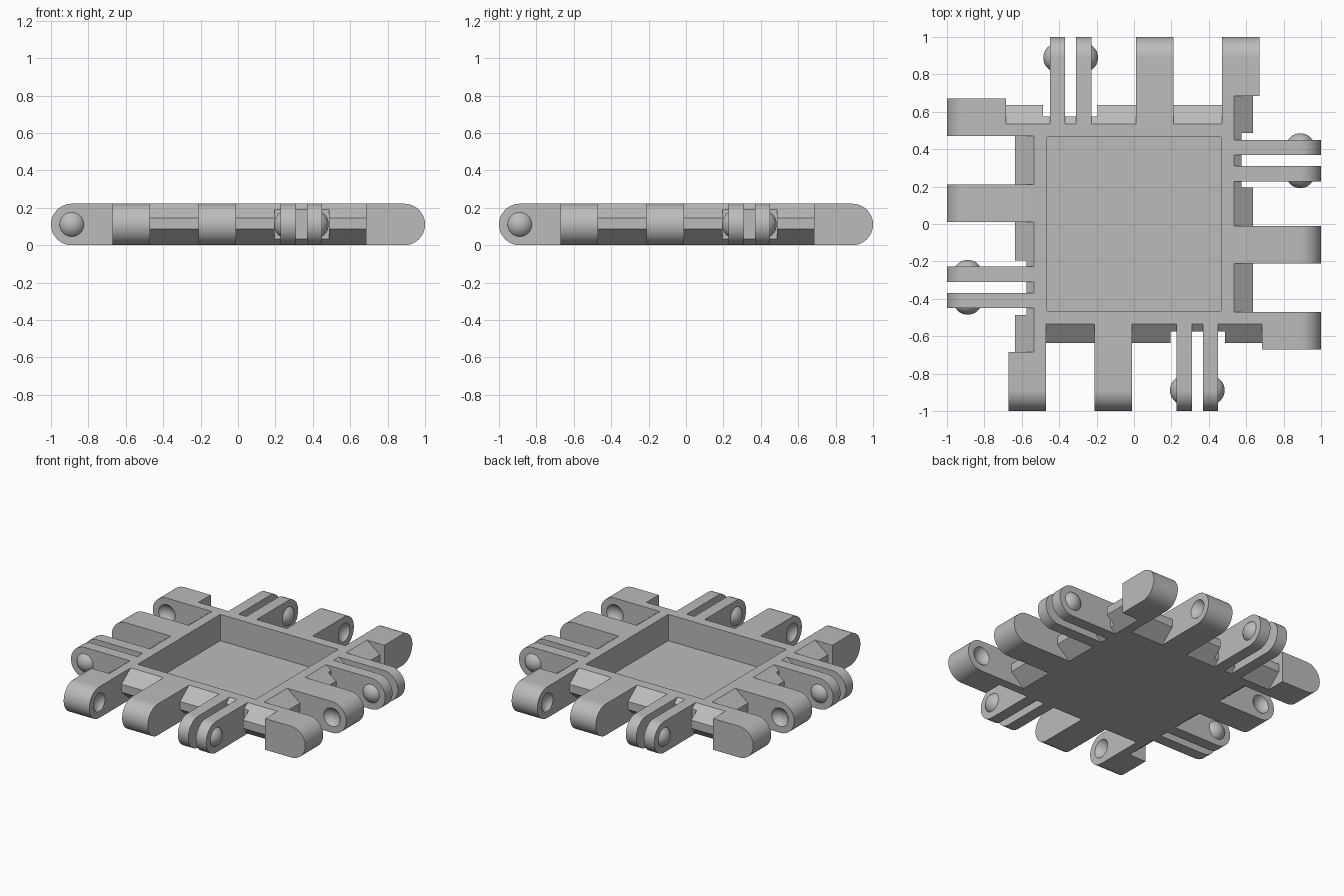
import bpy, bmesh, math
from mathutils import Matrix, Vector

if "Cube" in bpy.data.objects:
    bpy.data.objects.remove(bpy.data.objects["Cube"], do_unlink=True)

H = 0.222            # tile thickness
R = H / 2            # knuckle radius
EDGE = 0.535         # half width of the tray
PIVOT = 1 - R        # hinge axis distance from the centre
BALL_R, BALL_OUT = 0.078, 0.035

grey = bpy.data.materials.new("plain grey")
grey.use_nodes = True
grey.diffuse_color = (0.5, 0.5, 0.5, 1)
grey.node_tree.nodes["Principled BSDF"].inputs["Base Color"].default_value = (0.5, 0.5, 0.5, 1)


def finish(bm, name):
    bmesh.ops.recalc_face_normals(bm, faces=bm.faces)
    me = bpy.data.meshes.new(name)
    bm.to_mesh(me)
    bm.free()
    me.materials.append(grey)
    ob = bpy.data.objects.new(name, me)
    bpy.context.collection.objects.link(ob)
    return ob


def extrude(name, profile, x0, x1):
    """Extrude a (distance outward, height) profile along x on the front side."""
    bm = bmesh.new()
    face = bm.faces.new([bm.verts.new((x0, -r, z)) for r, z in profile])
    new = bmesh.ops.extrude_face_region(bm, geom=[face])["geom"]
    verts = [g for g in new if isinstance(g, bmesh.types.BMVert)]
    bmesh.ops.translate(bm, verts=verts, vec=(x1 - x0, 0, 0))
    return finish(bm, name)


def knuckle(start):
    arc = [-math.pi / 2 + math.pi * i / 24 for i in range(25)]
    return [(start, 0)] + [(PIVOT + R * math.cos(a), R + R * math.sin(a)) for a in arc] + [(start, H)]


def wedge(end):
    """Bevelled rim profile, cut off at the given distance."""
    k = (end - EDGE) / 0.1
    return [(EDGE, 0), (end, 0.085 * k), (end, H - 0.076 * k), (EDGE, H)]


def sphere_bm(x):
    bm = bmesh.new()
    bmesh.ops.create_uvsphere(bm, u_segments=32, v_segments=20, radius=BALL_R,
                              matrix=Matrix.Translation((x, -PIVOT, R)) @ Matrix.Rotation(math.pi / 2, 4, 'Y'))
    return bm


def ball(name, x, side):
    """Detent cap standing out of a prong face at x."""
    bm = sphere_bm(x - side * (BALL_R - BALL_OUT))
    bmesh.ops.bisect_plane(bm, geom=bm.verts[:] + bm.edges[:] + bm.faces[:],
                           plane_co=(x, 0, 0), plane_no=(-side, 0, 0), clear_outer=True)
    return finish(bm, name)


def dimple(ob, x, side):
    """Sink a socket into the arm face at x."""
    cutter = finish(sphere_bm(x + side * (BALL_R - BALL_OUT)), "socket_cutter")
    cutter.hide_render = True
    mod = ob.modifiers.new("socket", 'BOOLEAN')
    mod.operation, mod.solver, mod.object = 'DIFFERENCE', 'EXACT', cutter
    dg = bpy.context.evaluated_depsgraph_get()
    ob.data = bpy.data.meshes.new_from_object(ob.evaluated_get(dg))
    ob.modifiers.clear()
    bpy.data.objects.remove(cutter, do_unlink=True)


# Tray with a square pocket
bm = bmesh.new()
bmesh.ops.create_cube(bm, size=1, matrix=Matrix.Translation((0, 0, R)) @ Matrix.Diagonal((2 * EDGE, 2 * EDGE, H, 1)))
top = max(bm.faces, key=lambda f: f.calc_center_median().z)
bmesh.ops.inset_region(bm, faces=[top], thickness=0.1)
inner = bmesh.ops.extrude_face_region(bm, geom=[top])["geom"]
bmesh.ops.translate(bm, verts=[g for g in inner if isinstance(g, bmesh.types.BMVert)], vec=(0, 0, 0.035 - H))
if top.is_valid:
    bmesh.ops.delete(bm, geom=[top], context='FACES_ONLY')
finish(bm, "tray")

# One hinge side: arms, bevelled rims, fork and detent balls
corner_arm = extrude("corner_arm", knuckle(0.685), -0.672, -0.47)
dimple(corner_arm, -0.47, 1)
middle_arm = extrude("middle_arm", knuckle(EDGE), -0.212, -0.01)
dimple(middle_arm, -0.212, -1)
bridge = [(EDGE, 0), (0.685, 0), (0.685, H), (EDGE, H)]
side = [
    corner_arm, middle_arm,
    extrude("corner_bridge", bridge, -EDGE, -0.47),
    extrude("socket_rim", wedge(0.637), -0.47, -0.212),
    extrude("middle_rim", wedge(0.637), -0.01, 0.195),
    extrude("fork_rim", wedge(0.575), 0.195, 0.487),
    extrude("corner_rim", wedge(0.637), 0.487, 0.685),
    extrude("inner_prong", knuckle(EDGE), 0.227, 0.309),
    extrude("outer_prong", knuckle(EDGE), 0.369, 0.45),
    ball("inner_ball", 0.227, -1),
    ball("outer_ball", 0.45, 1),
]
for ob in side:
    ob.data.shade_smooth()
    ob.data.set_sharp_from_angle(angle=math.radians(30))

# Repeat the side around the tray
for n, label in enumerate(("left", "back", "right")):
    for ob in side:
        copy = ob.copy()
        copy.name = label + "_" + ob.name
        copy.rotation_euler.z = -math.pi / 2 * (n + 1)
        bpy.context.collection.objects.link(copy)
for ob in side:
    ob.name = "front_" + ob.name
